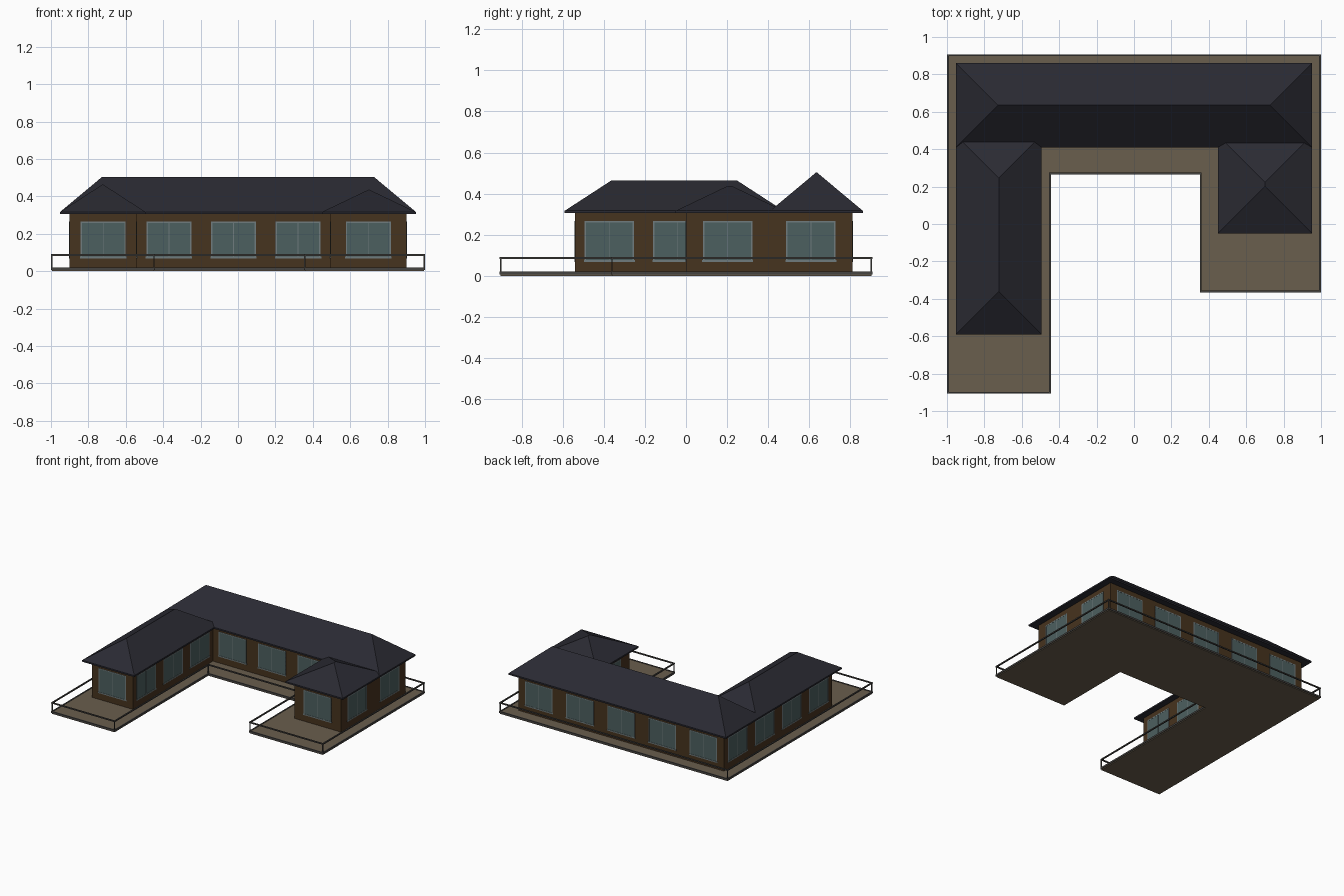
import bpy, bmesh
from mathutils import Vector, Matrix

cube = bpy.data.objects.get("Cube")
if cube:
    bpy.data.objects.remove(cube, do_unlink=True)


def material(name, r, g, b):
    m = bpy.data.materials.new(name)
    m.use_nodes = True
    m.diffuse_color = (r, g, b, 1)
    bsdf = next(n for n in m.node_tree.nodes if n.type == 'BSDF_PRINCIPLED')
    bsdf.inputs["Base Color"].default_value = (r, g, b, 1)
    bsdf.inputs["Roughness"].default_value = 0.8
    return m


ROOF = material("roof slate", 0.023, 0.023, 0.032)
WALL = material("wall brown", 0.062, 0.033, 0.013)
DECK = material("deck timber", 0.143, 0.112, 0.075)
METAL = material("railing grey", 0.06, 0.056, 0.052)
GLASS = material("window glass", 0.073, 0.115, 0.115)
FRAME = material("window frame", 0.16, 0.2, 0.21)


def finish(name, bm, *mats):
    bmesh.ops.recalc_face_normals(bm, faces=bm.faces)
    mesh = bpy.data.meshes.new(name)
    bm.to_mesh(mesh)
    bm.free()
    for m in mats:
        mesh.materials.append(m)
    obj = bpy.data.objects.new(name, mesh)
    bpy.context.collection.objects.link(obj)
    return obj


def add_box(bm, centre, size, basis=Matrix(), index=0):
    """Box in the frame given by basis, with a material index."""
    mat = basis @ Matrix.Translation(centre) @ Matrix.Diagonal((*size, 1))
    verts = bmesh.ops.create_cube(bm, size=1, matrix=mat)["verts"]
    for f in {f for v in verts for f in v.link_faces}:
        f.material_index = index


def edges_of(outline):
    """Length and local frame (x along, y inward, z up) of each side."""
    for a, b in zip(outline, outline[1:] + outline[:1]):
        a, b = Vector((*a, 0)), Vector((*b, 0))
        d = (b - a).normalized()
        inward = Vector((-d.y, d.x, 0))
        frame = Matrix((d, inward, Vector((0, 0, 1)))).transposed().to_4x4()
        yield (b - a).length, Matrix.Translation(a) @ frame


def prism(name, outline, z0, z1, mat):
    bm = bmesh.new()
    face = bm.faces.new([bm.verts.new((x, y, z0)) for x, y in outline])
    new = bmesh.ops.extrude_face_region(bm, geom=[face])["geom"]
    top = [v for v in new if isinstance(v, bmesh.types.BMVert)]
    bmesh.ops.translate(bm, verts=top, vec=(0, 0, z1 - z0))
    return finish(name, bm, mat)


def u_shape(side, back, left_x, left_y, right_x, right_y, inner_y):
    """Counter-clockwise U plan opening to the front."""
    return [(-side, left_y), (left_x, left_y), (left_x, inner_y), (right_x, inner_y),
            (right_x, right_y), (side, right_y), (side, back), (-side, back)]


# Deck, edge trim and corner-post railing
deck_plan = u_shape(0.995, 0.902, -0.449, -0.902, 0.357, -0.36, 0.27)
prism("deck", deck_plan, 0, 0.018, DECK)
trim = bmesh.new()
railing = bmesh.new()
for length, frame in edges_of(deck_plan):
    mid = length / 2
    add_box(trim, (mid, 0, 0.014), (length + 0.01, 0.01, 0.014), frame)
    add_box(railing, (mid, 0, 0.087), (length + 0.01, 0.01, 0.009), frame)
    add_box(railing, (0, 0, 0.052), (0.007, 0.007, 0.068), frame)
finish("deck_trim", trim, METAL)
finish("railing", railing, METAL)

# Walls
wall_plan = u_shape(0.9, 0.81, -0.542, -0.54, 0.494, 0, 0.46)
prism("walls", wall_plan, 0.01, 0.31, WALL)

# Windows, evenly spread along each wall
WIDTH, LOW, HIGH, BAR = 0.24, 0.073, 0.266, 0.007
counts = [1, 3, 3, 1, 1, 2, 5, 4]
number = 0
for count, (length, wall) in zip(counts, edges_of(wall_plan)):
    for i in range(count):
        number += 1
        frame = wall @ Matrix.Translation(((i + 0.5) * length / count, 0, 0))
        bm = bmesh.new()
        mid, tall = (LOW + HIGH) / 2, HIGH - LOW
        add_box(bm, (0, 0, mid), (WIDTH, 0.003, tall), frame, 0)
        add_box(bm, (0, 0, mid), (0.004, 0.004, tall), frame, 1)
        for s in (-1, 1):
            add_box(bm, (s * (WIDTH - BAR) / 2, 0, mid), (BAR, 0.005, tall), frame, 1)
        add_box(bm, (0, 0, HIGH - BAR / 2), (WIDTH, 0.005, BAR), frame, 1)
        add_box(bm, (0, 0, LOW), (WIDTH + 0.008, 0.007, 0.009), frame, 1)
        finish(f"window_{number}", bm, GLASS, FRAME)


# Hipped roofs, each on a thin fascia slab
def hip_roof(name, x0, x1, y0, y1, peak, eave=0.317, base=0.305):
    w, d = x1 - x0, y1 - y0
    h = min(w, d) / 2
    prism(name + "_fascia", [(x0, y0), (x1, y0), (x1, y1), (x0, y1)], base, eave, ROOF)
    bm = bmesh.new()
    a, b, c, e = [bm.verts.new((x, y, eave)) for x, y in
                  ((x0, y0), (x1, y0), (x1, y1), (x0, y1))]
    if w < d:      # ridge runs front to back
        a, b, c, e = b, c, e, a
        ends = ((x0 + h, y0 + h), (x0 + h, y1 - h))
    else:
        ends = ((x0 + h, y0 + h), (x1 - h, y0 + h))
    p, q = [bm.verts.new((x, y, peak)) for x, y in ends]
    for loop in ((a, b, q, p), (b, c, q), (c, e, p, q), (e, a, p), (e, c, b, a)):
        bm.faces.new(loop)
    finish(name, bm, ROOF)


hip_roof("main_roof", -0.951, 0.951, 0.41, 0.86, 0.505)
hip_roof("long_wing_roof", -0.951, -0.495, -0.59, 0.475, 0.465)
hip_roof("short_wing_roof", 0.449, 0.951, -0.05, 0.475, 0.437)
